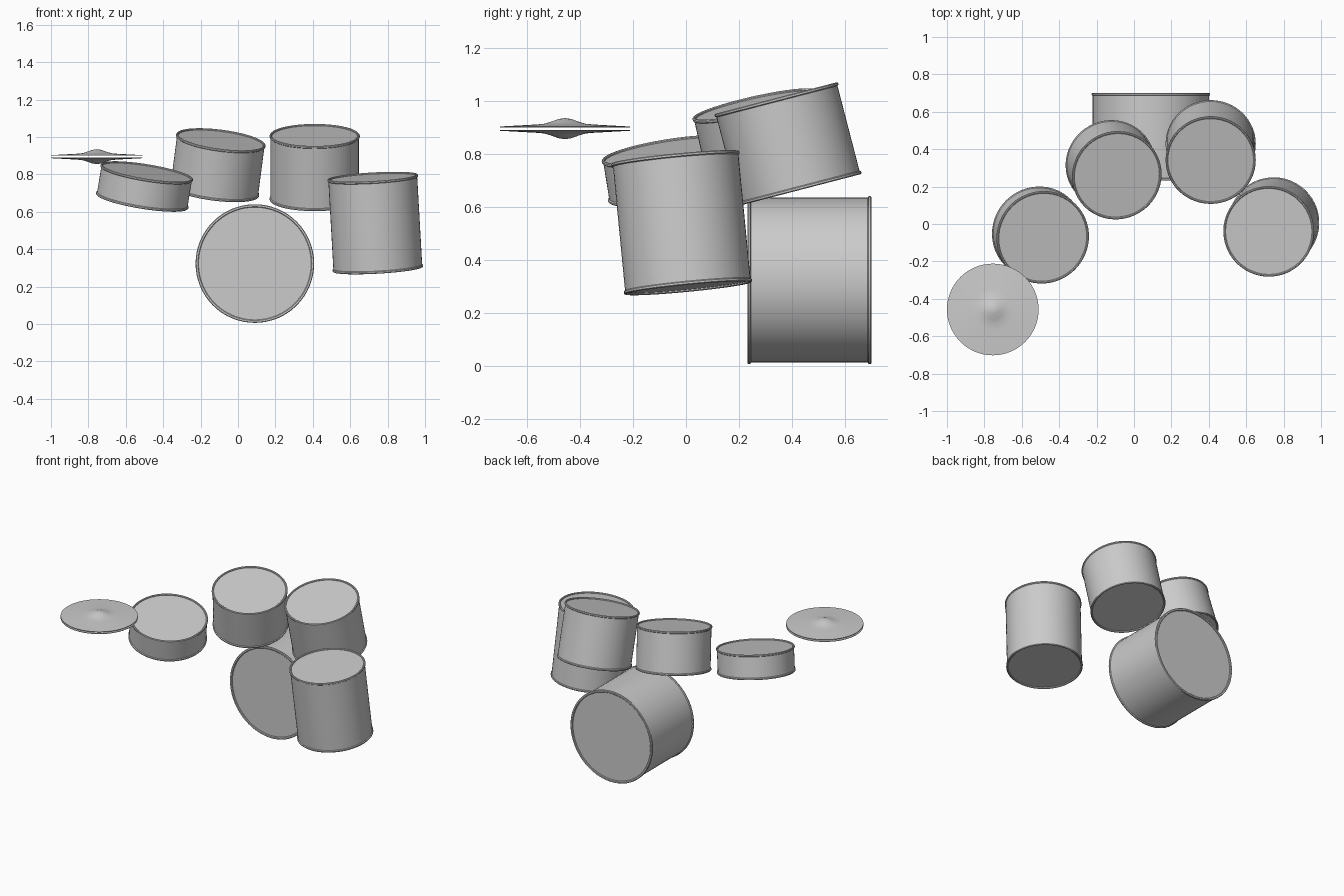
import bpy, bmesh, math
from mathutils import Vector

if "Cube" in bpy.data.objects:
    bpy.data.objects.remove(bpy.data.objects["Cube"])

grey = bpy.data.materials.new("plain grey")
grey.diffuse_color = (0.6, 0.6, 0.6, 1)
grey.use_nodes = True
grey.node_tree.nodes["Principled BSDF"].inputs["Base Color"].default_value = grey.diffuse_color
SIDES = 64


def lathe(name, profile):
    """Spin an (r, z) profile round z; ends with r = 0 become poles."""
    bm = bmesh.new()
    rings = []
    for r, z in profile:
        if r == 0:
            rings.append([bm.verts.new((0, 0, z))])
        else:
            rings.append([bm.verts.new((r * math.cos(2 * math.pi * i / SIDES),
                                        r * math.sin(2 * math.pi * i / SIDES), z))
                          for i in range(SIDES)])
    for a, b in zip(rings, rings[1:]):
        for i in range(SIDES):
            j = (i + 1) % SIDES
            if len(a) == 1:
                bm.faces.new((a[0], b[j], b[i]))
            elif len(b) == 1:
                bm.faces.new((a[i], a[j], b[0]))
            else:
                bm.faces.new((a[i], a[j], b[j], b[i]))
    bmesh.ops.recalc_face_normals(bm, faces=bm.faces)
    me = bpy.data.meshes.new(name)
    bm.to_mesh(me)
    bm.free()
    me.materials.append(grey)
    ob = bpy.data.objects.new(name, me)
    bpy.context.collection.objects.link(ob)
    bpy.ops.object.select_all(action='DESELECT')
    ob.select_set(True)
    bpy.context.view_layer.objects.active = ob
    bpy.ops.object.shade_smooth_by_angle(angle=math.radians(30))
    return ob


def drum(name, bottom, top, r, rim=0.014, lip=0.005, inset=0.012):
    """Closed shell with a raised hoop and a recessed head at each end."""
    bottom, top = Vector(bottom), Vector(top)
    axis = top - bottom
    h = axis.length / 2
    c = rim * 0.25
    half = [(0, h - 0.008), (r - inset, h - 0.008), (r - inset, h - c),
            (r - inset + c, h), (r - c, h), (r, h - c),
            (r, h - rim + c), (r - lip, h - rim)]
    ob = lathe(name, half + [(a, -z) for a, z in reversed(half)])
    ob.location = (bottom + top) / 2
    ob.rotation_euler = axis.to_track_quat('Z', 'Y').to_euler()


# Bass drum lying on its side
drum("bass_drum", (0.09, 0.70, 0.323), (0.09, 0.232, 0.323), 0.317, 0.014, 0.006, 0.016)

# Tilted drums around the player
drum("snare_drum", (-0.513, -0.046, 0.655), (-0.487, -0.072, 0.815), 0.25)
drum("left_tom", (-0.127, 0.321, 0.711), (-0.091, 0.259, 0.987), 0.241)
drum("right_tom", (0.41, 0.43, 0.663), (0.41, 0.34, 1.01), 0.241)
drum("floor_tom", (0.748, 0.008, 0.292), (0.72, -0.04, 0.787), 0.243)

# Pair of facing cymbals
outer = [(0, 0.040), (0.025, 0.036), (0.055, 0.025), (0.08, 0.018), (0.11, 0.0155), (0.245, 0.008)]
inner = [(r, z - 0.003) for r, z in reversed(outer)]
for name, s in (("upper_cymbal", 1), ("lower_cymbal", -1)):
    cym = lathe(name, [(r, s * z) for r, z in outer + inner])
    cym.location = (-0.755, -0.457, 0.8945)
